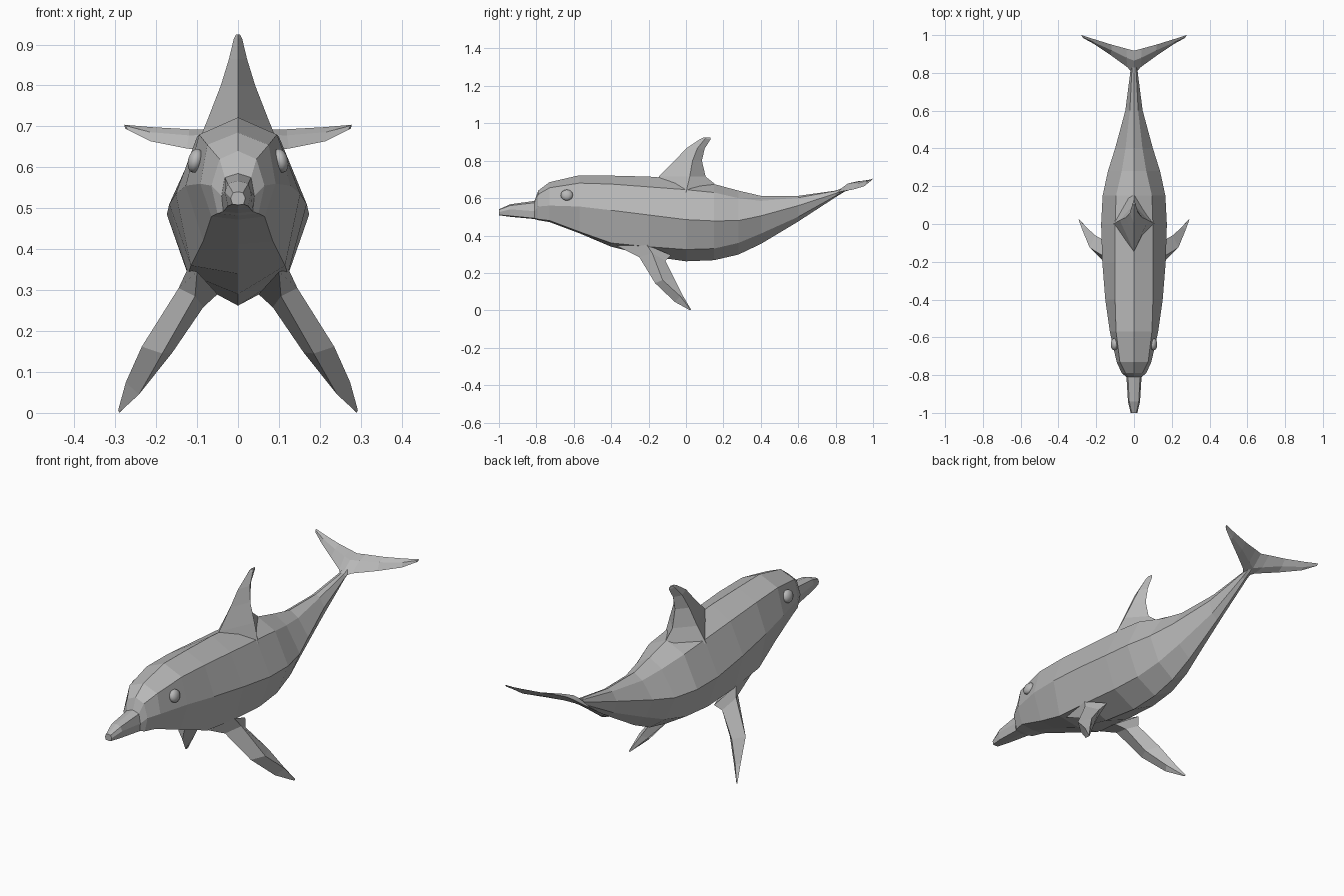
import bpy, bmesh, math

skin = bpy.data.materials.new("dolphin_grey")
skin.diffuse_color = (0.48, 0.48, 0.48, 1)


def finish(bm, name, mirror=False):
    bmesh.ops.recalc_face_normals(bm, faces=bm.faces)
    mesh = bpy.data.meshes.new(name)
    bm.to_mesh(mesh)
    bm.free()
    mesh.materials.append(skin)
    obj = bpy.data.objects.new(name, mesh)
    bpy.context.collection.objects.link(obj)
    if mirror:
        mod = obj.modifiers.new("mirror", 'MIRROR')
        mod.use_clip = True
    return obj


def loft(name, rings, mirror=False, cap_start=True):
    """Skin a row of closed rings and cap the ends."""
    bm = bmesh.new()
    loops = [[bm.verts.new(p) for p in ring] for ring in rings]
    n = len(loops[0])
    for a, b in zip(loops, loops[1:]):
        for i in range(n):
            j = (i + 1) % n
            bm.faces.new((a[i], a[j], b[j], b[i]))
    if cap_start:
        bm.faces.new(loops[0])
    bm.faces.new(loops[-1])
    return finish(bm, name, mirror)


# Body with beak: y, top z, upper x z, side x z, lower x z, belly z
stations = [
    (-1.00, .540, .012, .538, .018, .525, .014, .510, .508),
    (-.94, .567, .025, .560, .032, .540, .025, .505, .500),
    (-.81, .585, .032, .575, .040, .530, .036, .492, .488),
    (-.79, .640, .045, .620, .065, .555, .050, .487, .482),
    (-.73, .685, .075, .655, .092, .560, .065, .480, .472),
    (-.57, .722, .095, .680, .128, .555, .085, .420, .412),
    (-.40, .720, .100, .675, .152, .535, .115, .360, .340),
    (-.20, .715, .100, .660, .168, .510, .122, .340, .290),
    (.00, .700, .100, .645, .174, .485, .118, .325, .262),
    (.15, .675, .095, .630, .166, .478, .105, .330, .268),
    (.28, .640, .065, .600, .138, .480, .085, .360, .298),
    (.40, .612, .045, .585, .100, .505, .062, .410, .355),
    (.60, .612, .022, .602, .046, .560, .030, .500, .475),
    (.80, .640, .012, .638, .020, .625, .014, .612, .605),
    (.86, .662, .010, .660, .018, .652, .012, .645, .642),
]
rings = []
for y, top, ux, uz, mx, mz, lx, lz, bot in stations:
    side = [(ux, uz), (mx, mz), (lx, lz)]
    profile = [(0, top)] + side + [(0, bot)] + [(-x, z) for x, z in reversed(side)]
    rings.append([(x, y, z) for x, z in profile])
loft("body", rings)

# Dorsal fin: z, leading y, middle y, half width, trailing y
fin = [(.63, -.17, .00, .110, .21), (.715, -.145, .02, .075, .105),
       (.80, -.06, .035, .042, .085), (.865, .00, .06, .022, .10),
       (.915, .075, .10, .010, .132), (.924, .095, .11, .005, .130)]
loft("dorsal_fin", [[(0, a, z), (w, m, z), (0, t, z), (-w, m, z)]
                    for z, a, m, w, t in fin])

# Flippers: leading, outer, trailing and inner point of each ring
loft("flippers", [
    [(.100, -.37, .345), (.124, -.21, .350), (.095, -.08, .295), (.050, -.20, .290)],
    [(.105, -.25, .285), (.145, -.18, .305), (.118, -.11, .265), (.085, -.16, .258)],
    [(.185, -.165, .145), (.235, -.125, .162), (.205, -.06, .165), (.160, -.11, .148)],
    [(.242, -.06, .045), (.274, -.03, .075), (.255, -.015, .075), (.230, -.04, .065)],
    [(.290, .020, .001), (.293, .022, .006), (.291, .026, .006), (.288, .022, .002)],
], mirror=True)

# Tail flukes: leading, upper, trailing and lower point of each ring
loft("tail_flukes", [
    [(0, .79, .622), (0, .865, .678), (0, .918, .690), (0, .860, .638)],
    [(.035, .83, .635), (.04, .88, .680), (.04, .928, .692), (.04, .880, .648)],
    [(.125, .895, .646), (.12, .920, .678), (.12, .950, .693), (.12, .925, .664)],
    [(.215, .955, .664), (.215, .963, .686), (.21, .978, .698), (.215, .968, .676)],
    [(.270, .985, .692), (.275, .990, .702), (.278, 1.0, .704), (.276, .992, .695)],
], mirror=True, cap_start=False)

# Eyes
bm = bmesh.new()
bmesh.ops.create_uvsphere(bm, u_segments=10, v_segments=8, radius=1)
for v in bm.verts:
    x, y, z = v.co.x * .019, v.co.y * .033, v.co.z * .030
    c, s = math.cos(.25), math.sin(.25)
    v.co = (.104 + x * c - z * s, -.637 + y, .616 + x * s + z * c)
for f in bm.faces:
    f.smooth = True
finish(bm, "eyes", mirror=True)
